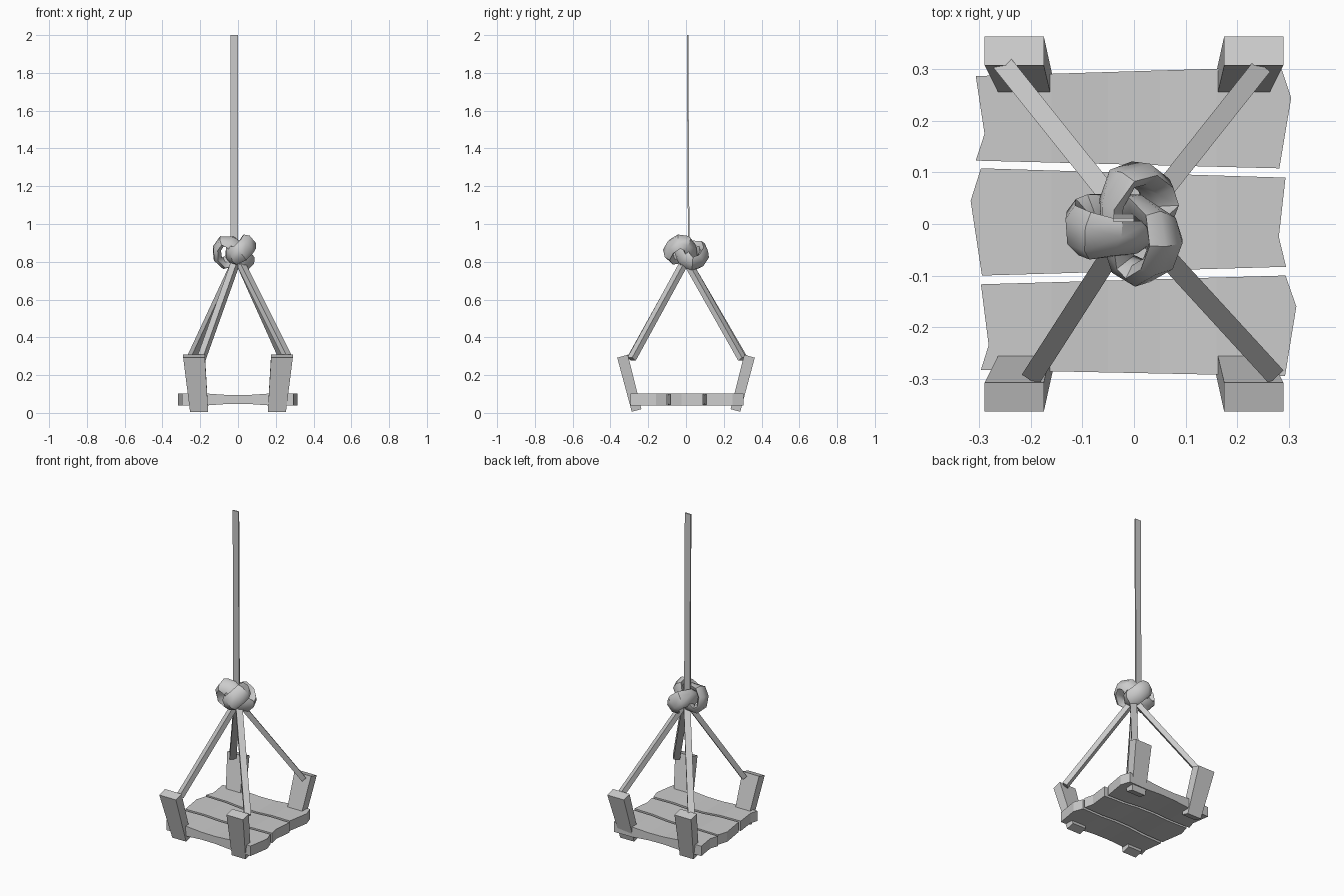
import bpy, bmesh, math
from mathutils import Vector, Matrix

old = bpy.data.objects.get("Cube")
if old:
    bpy.data.objects.remove(old, do_unlink=True)

grey = bpy.data.materials.new("plain grey")
grey.use_nodes = True
grey.diffuse_color = (0.6, 0.6, 0.6, 1)
grey.node_tree.nodes["Principled BSDF"].inputs["Base Color"].default_value = (0.6, 0.6, 0.6, 1)


def finish(name, bm):
    bmesh.ops.recalc_face_normals(bm, faces=bm.faces)
    mesh = bpy.data.meshes.new(name)
    bm.to_mesh(mesh)
    bm.free()
    obj = bpy.data.objects.new(name, mesh)
    obj.data.materials.append(grey)
    bpy.context.collection.objects.link(obj)
    return obj


def loft(name, rings, closed=False):
    """Skin a row of equal rings; cap both ends unless closed."""
    bm = bmesh.new()
    rows = [[bm.verts.new(p) for p in ring] for ring in rings]
    n = len(rows[0])
    pairs = list(zip(rows, rows[1:]))
    if closed:
        pairs.append((rows[-1], rows[0]))
    else:
        bm.faces.new(rows[0])
        bm.faces.new(rows[-1])
    for a, b in pairs:
        for i in range(n):
            j = (i + 1) % n
            bm.faces.new((a[i], a[j], b[j], b[i]))
    return finish(name, bm)


def plank(name, outline):
    """Board with ragged ends, a little thinner across the middle."""
    bm = bmesh.new()
    face = bm.faces.new([bm.verts.new((x, y, 0.04)) for x, y in outline])
    ext = bmesh.ops.extrude_face_region(bm, geom=[face])
    top = [v for v in ext["geom"] if isinstance(v, bmesh.types.BMVert)]
    bmesh.ops.translate(bm, verts=top, vec=(0, 0, 0.062))
    for x in (-0.16, -0.05, 0.05, 0.16):
        bmesh.ops.bisect_plane(bm, geom=bm.verts[:] + bm.edges[:] + bm.faces[:],
                               plane_co=(x, 0, 0), plane_no=(1, 0, 0))
    for v in bm.verts:
        if abs(v.co.x) < 0.1:
            v.co.z = 0.071 + (v.co.z - 0.071) * 0.75
    return finish(name, bm)


def bar(name, start, end, width, depth):
    """Straight four-sided rope between two points."""
    start, end = Vector(start), Vector(end)
    axis = (end - start).normalized()
    side = axis.cross(Vector((0, 0, 1))).normalized()
    up = side.cross(axis)
    corners = [side * sx * width / 2 + up * sy * depth / 2
               for sx, sy in ((-1, -1), (1, -1), (1, 1), (-1, 1))]
    return loft(name, [[p + c for c in corners] for p in (start, end)])


# Seat planks
plank("back_plank", [(-0.307, 0.287), (0.285, 0.305), (0.305, 0.245),
                     (0.282, 0.108), (-0.307, 0.123), (-0.29, 0.175)])
plank("middle_plank", [(-0.297, 0.108), (0.294, 0.09), (0.281, -0.025),
                       (0.295, -0.083), (-0.295, -0.1), (-0.317, 0.045)])
plank("front_plank", [(-0.297, -0.117), (0.294, -0.1), (0.315, -0.16),
                      (0.293, -0.295), (-0.297, -0.283), (-0.282, -0.235)])

# Corner posts, leaning outward
for side, sx, shift in (("left", 1, 0.008), ("right", -1, -0.008)):
    for place, sy in (("back", 1), ("front", -1)):
        rings = []
        for x_in, x_out, inner, outer in ((0.15, 0.246, (0.236, 0.02), (0.287, 0.006)),
                                          (0.167, 0.282, (0.308, 0.308), (0.364, 0.292))):
            rings.append([(sx * x + shift, sy * y, z) for x, (y, z) in
                          ((x_in, inner), (x_out, inner), (x_out, outer), (x_in, outer))])
        loft(f"{place}_{side}_post", rings)

# Ropes from the knot to the posts
for name, x, y, sx, sy in (("back_left_rope", 0.242, 0.298, 1, 1),
                           ("back_right_rope", -0.25, 0.305, -1, 1),
                           ("front_left_rope", 0.268, -0.288, 1, -1),
                           ("front_right_rope", -0.195, -0.292, -1, -1)):
    bar(name, (x, y, 0.285), (0.015 * sx, 0.012 * sy, 0.79), 0.038, 0.03)

# Flat hanging strap
loft("hanging_strap", [[(x, y + dy, z) for x, dy in
                        ((-0.04, -0.004), (0, -0.004), (0, 0.004), (-0.04, 0.004))]
                       for y, z in ((0.015, 0.78), (0.008, 2.0))])

# Knot: a broad band following a three-lobed knot path
SEGMENTS, SIDES = 20, 6
tilt = Matrix.Rotation(math.radians(-22), 3, "X") @ Matrix.Rotation(math.radians(35), 3, "Z")
centre = Vector((-0.012, 0, 0.85))


def knot_point(t):
    return tilt @ Vector((0.034 * (math.sin(t) + 2 * math.sin(2 * t)),
                          0.034 * (math.cos(t) - 2 * math.cos(2 * t)),
                          -0.048 * math.sin(3 * t)))


rings = []
for i in range(SEGMENTS):
    t = math.tau * i / SEGMENTS
    p = knot_point(t)
    along = (knot_point(t + 0.01) - knot_point(t - 0.01)).normalized()
    out = (p - along * p.dot(along)).normalized()
    across = along.cross(out)
    rings.append([centre + p + out * 0.024 * math.sin(a) + across * 0.05 * math.cos(a)
                  for a in (math.tau * k / SIDES for k in range(SIDES))])
knot = loft("knot", rings, closed=True)
bpy.ops.object.select_all(action="DESELECT")
knot.select_set(True)
bpy.context.view_layer.objects.active = knot
bpy.ops.object.shade_smooth_by_angle(angle=math.radians(40))
